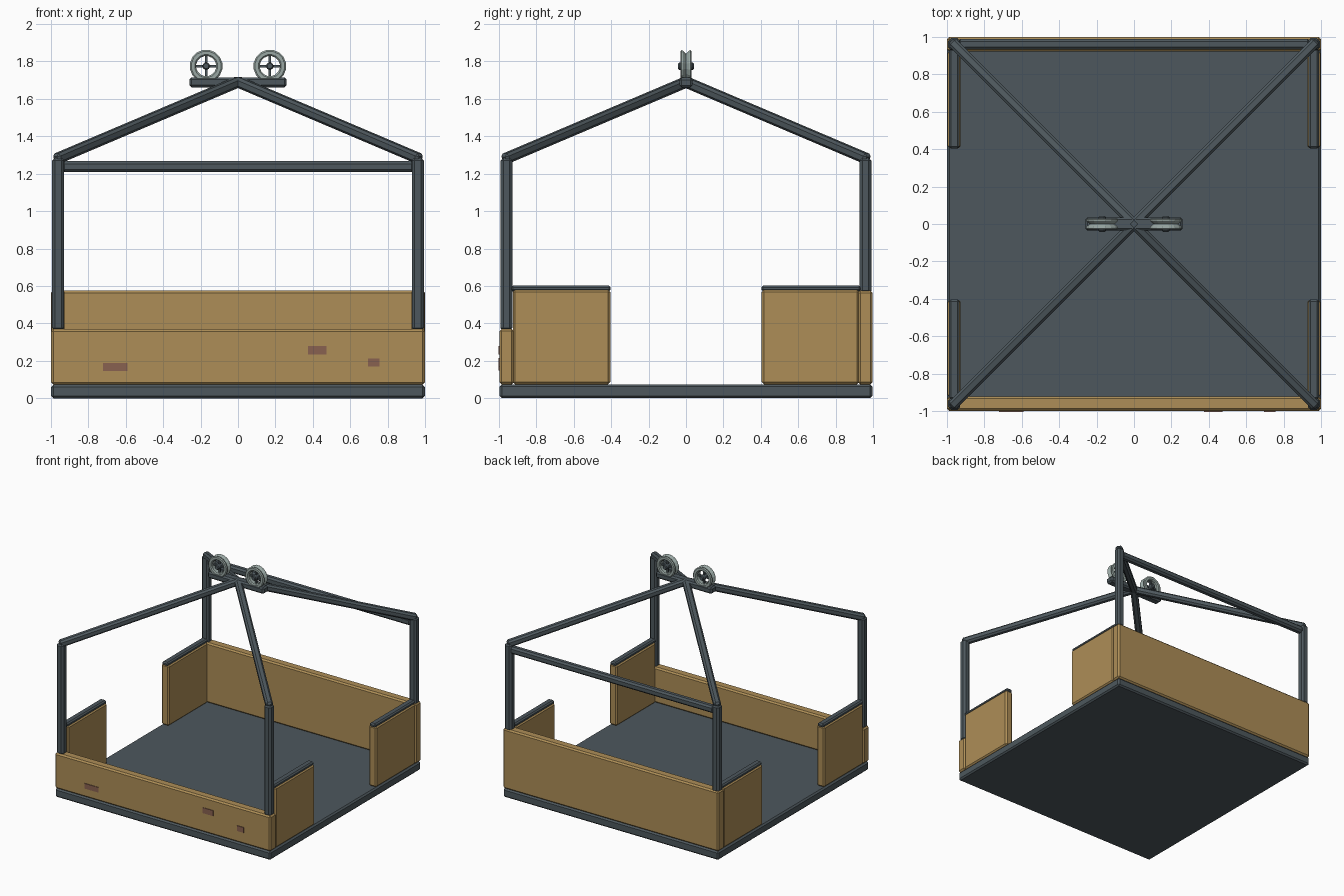
import bpy, bmesh, math
from mathutils import Matrix, Vector

if "Cube" in bpy.data.objects:
    bpy.data.objects.remove(bpy.data.objects["Cube"])


def material(name, rgb):
    m = bpy.data.materials.new(name)
    m.diffuse_color = (*rgb, 1)
    m.use_nodes = True
    m.node_tree.nodes["Principled BSDF"].inputs["Base Color"].default_value = m.diffuse_color
    return m


STEEL = material("dark_steel", (0.075, 0.097, 0.11))
WOOD = material("wood", (0.42, 0.27, 0.095))
WORN = material("worn_wood", (0.25, 0.12, 0.08))
RIM = material("pale_metal", (0.32, 0.39, 0.37))


def finish(bm, name, mat, matrix=Matrix()):
    bmesh.ops.recalc_face_normals(bm, faces=bm.faces)
    me = bpy.data.meshes.new(name)
    bm.to_mesh(me)
    bm.free()
    me.materials.append(mat)
    ob = bpy.data.objects.new(name, me)
    ob.matrix_world = matrix
    bpy.context.collection.objects.link(ob)
    return ob


def block(name, lo, hi, mat, bevel=0.0, matrix=Matrix()):
    """Box between two corners with chamfered edges."""
    lo, hi = Vector(lo), Vector(hi)
    bm = bmesh.new()
    bmesh.ops.create_cube(bm, size=1)
    for v in bm.verts:
        v.co = Vector([(lo[i] + hi[i]) / 2 + v.co[i] * (hi[i] - lo[i]) for i in range(3)])
    if bevel:
        bmesh.ops.bevel(bm, geom=bm.edges[:], offset=bevel, segments=1,
                        affect='EDGES', profile=0.5)
    return finish(bm, name, mat, matrix)


def lathe(name, profile, mat, matrix, sides=16, closed=False):
    """Revolve (radius, y) points about the y axis."""
    bm = bmesh.new()
    rings = [[bm.verts.new((r * math.cos(a), y, r * math.sin(a)))
              for a in (2 * math.pi * (k + 0.5) / sides for k in range(sides))]
             for r, y in profile]
    pairs = list(zip(rings, rings[1:]))
    if closed:
        pairs.append((rings[-1], rings[0]))
    else:
        bm.faces.new(rings[0])
        bm.faces.new(rings[-1])
    for a, b in pairs:
        for k in range(sides):
            n = (k + 1) % sides
            bm.faces.new((a[k], a[n], b[n], b[k]))
    return finish(bm, name, mat, matrix)


# Floor slab
block("floor", (-0.997, -0.997, 0), (0.997, 0.997, 0.073), STEEL, 0.012)

# Low front wall and taller back wall
block("front_wall", (-0.998, -0.998, 0.073), (0.998, -0.92, 0.37), WOOD, 0.012)
block("back_wall", (-0.998, 0.92, 0.073), (0.998, 0.998, 0.575), WOOD, 0.012)

# Worn patches on the front wall
for x0, x1, z0, z1 in ((-0.72, -0.59, 0.147, 0.19), (0.375, 0.472, 0.234, 0.28),
                       (0.695, 0.755, 0.17, 0.214)):
    block("front_wall_patch", (x0, -1.003, z0), (x1, -0.97, z1), WORN)

for sx in (-1, 1):
    side = "left" if sx < 0 else "right"
    for sy in (-1, 1):
        end = "front" if sy < 0 else "back"
        tag = f"{end}_{side}"

        def span(a, b, s):
            return sorted((a * s, b * s))

        # Half-length side panel with its top rail
        x = span(0.925, 0.995, sx)
        y = span(0.405, 0.925, sy)
        block(f"side_panel_{tag}", (x[0], y[0], 0.073), (x[1], y[1], 0.58), WOOD, 0.012)
        x = span(0.932, 0.988, sx)
        y = span(0.403, 0.935, sy)
        block(f"side_rail_{tag}", (x[0], y[0], 0.57), (x[1], y[1], 0.602), STEEL, 0.01)

        # Corner post
        x = span(0.928, 0.992, sx)
        y = span(0.928, 0.992, sy)
        block(f"post_{tag}", (x[0], y[0], 0.36 if sy < 0 else 0.56),
              (x[1], y[1], 1.285), STEEL, 0.015)

        # Sloping roof beam from the post to the apex
        start, tip = Vector((0.973 * sx, 0.973 * sy, 1.277)), Vector((0, 0, 1.69))
        d = tip - start
        yaw = math.atan2(d.y, d.x)
        pitch = math.atan2(d.z, d.xy.length)
        mat = (Matrix.Translation(start) @ Matrix.Rotation(yaw, 4, 'Z')
               @ Matrix.Rotation(-pitch, 4, 'Y'))
        block(f"roof_beam_{tag}", (0, -0.028, -0.028), (d.length + 0.008, 0.028, 0.028),
              STEEL, 0.014, mat)

# Crossbar between the back posts
block("back_crossbar", (-0.94, 0.932, 1.208), (0.94, 0.988, 1.266), STEEL, 0.014)

# Carrier bar on the apex
block("wheel_carrier", (-0.26, -0.035, 1.66), (0.26, 0.035, 1.714), STEEL, 0.012)

# Grooved pulley wheels with spokes and axles
rim = [(0.054, -0.022), (0.062, -0.03), (0.08, -0.03), (0.088, -0.024), (0.086, -0.016),
       (0.068, 0), (0.086, 0.016), (0.088, 0.024), (0.08, 0.03), (0.062, 0.03), (0.054, 0.022)]
for sx in (-1, 1):
    side = "left" if sx < 0 else "right"
    at = Matrix.Translation((0.17 * sx, 0, 1.774))
    lathe(f"wheel_rim_{side}", rim, RIM, at, closed=True)
    lathe(f"wheel_axle_{side}", [(0.014, -0.042), (0.02, -0.036), (0.02, 0.036), (0.014, 0.042)],
          STEEL, at, sides=12)
    block(f"wheel_spoke_{side}", (-0.06, -0.008, -0.007), (0.06, 0.008, 0.007), STEEL, 0, at)
    block(f"wheel_spoke_{side}", (-0.007, -0.008, -0.06), (0.007, 0.008, 0.06), STEEL, 0, at)
